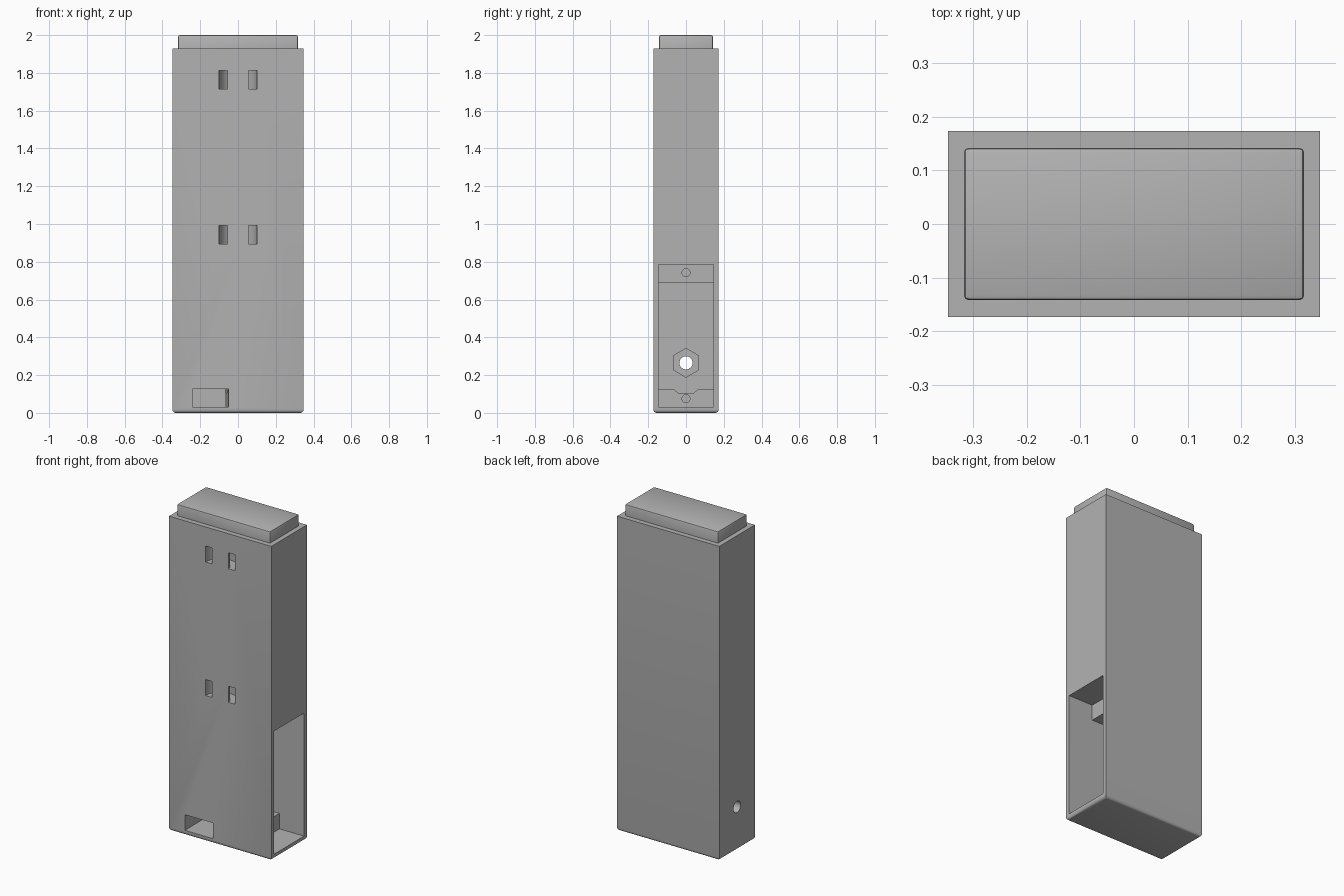
import bpy, bmesh, math
from mathutils import Vector

if "Cube" in bpy.data.objects:
    bpy.data.objects.remove(bpy.data.objects["Cube"], do_unlink=True)

grey = bpy.data.materials.new("plain_grey")
grey.use_nodes = True
COLOUR = (0.45, 0.45, 0.45, 1)
grey.diffuse_color = COLOUR
grey.node_tree.nodes["Principled BSDF"].inputs["Base Color"].default_value = COLOUR


def prism(name, outline, axis, lo, hi):
    """Extrude a 2D outline along an axis: x uses (y, z), z uses (x, y)."""
    def place(p, d):
        return (d, p[0], p[1]) if axis == "x" else (p[0], p[1], d)
    bm = bmesh.new()
    base = bm.faces.new([bm.verts.new(place(p, lo)) for p in outline])
    out = bmesh.ops.extrude_face_region(bm, geom=[base])
    top = [v for v in out["geom"] if isinstance(v, bmesh.types.BMVert)]
    step = Vector(place((0, 0), hi - lo))
    bmesh.ops.translate(bm, verts=top, vec=step)
    bmesh.ops.recalc_face_normals(bm, faces=bm.faces)
    mesh = bpy.data.meshes.new(name)
    bm.to_mesh(mesh)
    bm.free()
    mesh.materials.append(grey)
    obj = bpy.data.objects.new(name, mesh)
    bpy.context.collection.objects.link(obj)
    return obj


def rect(u0, u1, v0, v1):
    return [(u0, v0), (u1, v0), (u1, v1), (u0, v1)]


def ring(u, v, r, n, start=0.0):
    angles = [start + math.tau * i / n for i in range(n)]
    return [(u + r * math.cos(a), v + r * math.sin(a)) for a in angles]


def bevel(obj, width, segments, choose):
    bm = bmesh.new()
    bm.from_mesh(obj.data)
    edges = [e for e in bm.edges if choose([v.co.z for v in e.verts])]
    bmesh.ops.bevel(bm, geom=edges, offset=width, segments=segments,
                    profile=0.5, affect="EDGES")
    bm.to_mesh(obj.data)
    bm.free()


def cut(obj, cutter):
    cutter.hide_render = True
    mod = obj.modifiers.new("cut", "BOOLEAN")
    mod.operation, mod.solver, mod.object = "DIFFERENCE", "EXACT", cutter
    bpy.context.view_layer.update()
    graph = bpy.context.evaluated_depsgraph_get()
    mesh = bpy.data.meshes.new_from_object(obj.evaluated_get(graph))
    obj.modifiers.clear()
    obj.data = mesh
    bpy.data.objects.remove(cutter, do_unlink=True)


HX, HY, TOP = 0.347, 0.173, 1.93    # half width, half depth, shoulder height
IN, FLOOR = 0.145, 0.03             # cavity half depth, cavity floor
LEDGE, BACK = 0.18, -0.24           # ledge face and inner wall positions

# Tall case with a rounded lower rim
case = prism("case", rect(-HX, HX, -HY, HY), "z", 0, TOP)
bevel(case, 0.018, 4, lambda z: max(z) < 0.01)

# Side compartment: lid recess, deep chamber, wire notch in the lower ledge
cut(case, prism("recess", rect(-IN, IN, FLOOR, 0.785), "x", LEDGE, 0.5))
cut(case, prism("chamber", rect(-IN, IN, 0.125, 0.69), "x", BACK, 0.2))
notch = [(-0.06, 0.13), (-0.06, 0.122), (-0.04, 0.105),
         (0.04, 0.105), (0.06, 0.122), (0.06, 0.13)]
cut(case, prism("wire_notch", notch, "x", -0.1, 0.2))

# Front window with a slanted inner side
window = [(BACK, -0.2), (-0.05, -0.2), (-0.05, -HY), (-0.07, IN), (BACK, IN)]
cut(case, prism("window", window, "z", FLOOR, 0.126))

# Screw holes in both ledges, nut trap and bolt hole in the far wall
for z in (0.075, 0.743):
    cut(case, prism("screw_hole", ring(0, z, 0.021, 20), "x", 0.06, 0.2))
cut(case, prism("nut_trap", ring(0, 0.265, 0.076, 6, math.pi / 2), "x", -0.29, -0.2))
cut(case, prism("bolt_hole", ring(0, 0.265, 0.035, 24), "x", -0.4, -0.2))

# Curved strap tunnels, each opening as a pair of slots on the front
STEPS = 20
arc = [math.pi * i / STEPS for i in range(STEPS + 1)]
tunnel = [(0.1, -0.2)]
tunnel += [(0.1 * math.cos(a), -HY + 0.1 * math.sin(a)) for a in arc]
tunnel += [(-0.1, -0.2), (-0.055, -0.2)]
tunnel += [(-0.055 * math.cos(a), -HY + 0.055 * math.sin(a)) for a in arc]
tunnel += [(0.055, -0.2)]
for z in (0.895, 1.715):
    cut(case, prism("strap_tunnel", tunnel, "z", z, z + 0.098))

# Raised plug on the top, with softened edges
plug = prism("top_plug", rect(-0.317, 0.317, -0.142, 0.142), "z", TOP, 2.0)
bevel(plug, 0.009, 2, lambda z: max(z) > 1.99)

for obj in (case, plug):
    bpy.ops.object.select_all(action="DESELECT")
    obj.select_set(True)
    bpy.context.view_layer.objects.active = obj
    bpy.ops.object.shade_smooth_by_angle(angle=math.radians(35))
